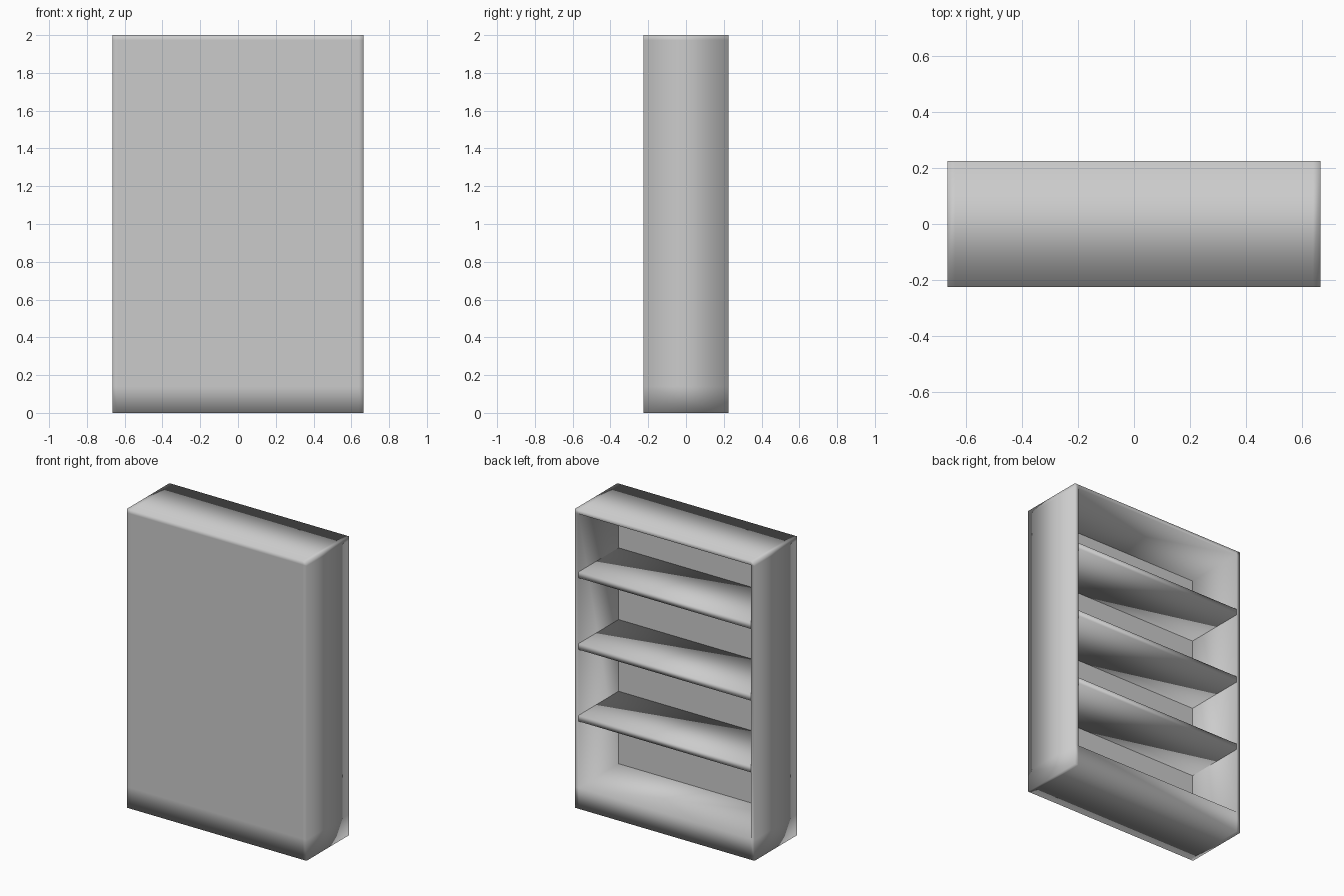
import bpy
import bmesh
from mathutils import Vector

if "Cube" in bpy.data.objects:
    bpy.data.objects.remove(bpy.data.objects["Cube"], do_unlink=True)

W, D, H = 1.33, 0.45, 2.0      # outer size
T = 0.027                      # board thickness
BASE = 0.14                    # plinth height
INNER_X = W / 2 - T
PANEL_Y = -D / 2 + T           # inner side of the closing panel

grey = bpy.data.materials.new("plain_grey")
grey.use_nodes = True
colour = (0.6, 0.6, 0.6, 1)
grey.diffuse_color = colour
grey.node_tree.nodes["Principled BSDF"].inputs["Base Color"].default_value = colour


def add_box(bm, low, high):
    low, high = Vector(low), Vector(high)
    verts = bmesh.ops.create_cube(bm, size=1)["verts"]
    for v in verts:
        v.co = (low + high) / 2 + v.co * (high - low)


def finish(bm, name):
    bmesh.ops.recalc_face_normals(bm, faces=bm.faces)
    for f in bm.faces:
        f.smooth = True
    mesh = bpy.data.meshes.new(name)
    bm.to_mesh(mesh)
    bm.free()
    mesh.materials.append(grey)
    obj = bpy.data.objects.new(name, mesh)
    bpy.context.collection.objects.link(obj)
    return obj


# Carcass: a box cut along the board lines, with the open side pushed in
bm = bmesh.new()
add_box(bm, (-W / 2, -D / 2, 0), (W / 2, D / 2, H))
cuts = [((x, 0, 0), (1, 0, 0)) for x in (-INNER_X, INNER_X)]
cuts += [((0, 0, z), (0, 0, 1)) for z in (BASE, H - T)]
for point, normal in cuts:
    bmesh.ops.bisect_plane(bm, geom=bm.verts[:] + bm.edges[:] + bm.faces[:],
                           plane_co=point, plane_no=normal)
bm.normal_update()
opening = max((f for f in bm.faces if f.normal.y > 0.9), key=lambda f: f.calc_area())
pushed = bmesh.ops.extrude_face_region(bm, geom=[opening])["geom"]
for item in pushed:
    if isinstance(item, bmesh.types.BMVert):
        item.co.y = PANEL_Y
    elif isinstance(item, bmesh.types.BMEdge):
        item.smooth = False
if opening.is_valid:
    bmesh.ops.delete(bm, geom=[opening], context="FACES_ONLY")
finish(bm, "carcass")

# Three shelves between the side boards
for name, top in (("lower_shelf", 0.625), ("middle_shelf", 1.105), ("upper_shelf", 1.585)):
    bm = bmesh.new()
    add_box(bm, (-INNER_X, PANEL_Y, top - 0.04), (INNER_X, D / 2, top))
    finish(bm, name)
